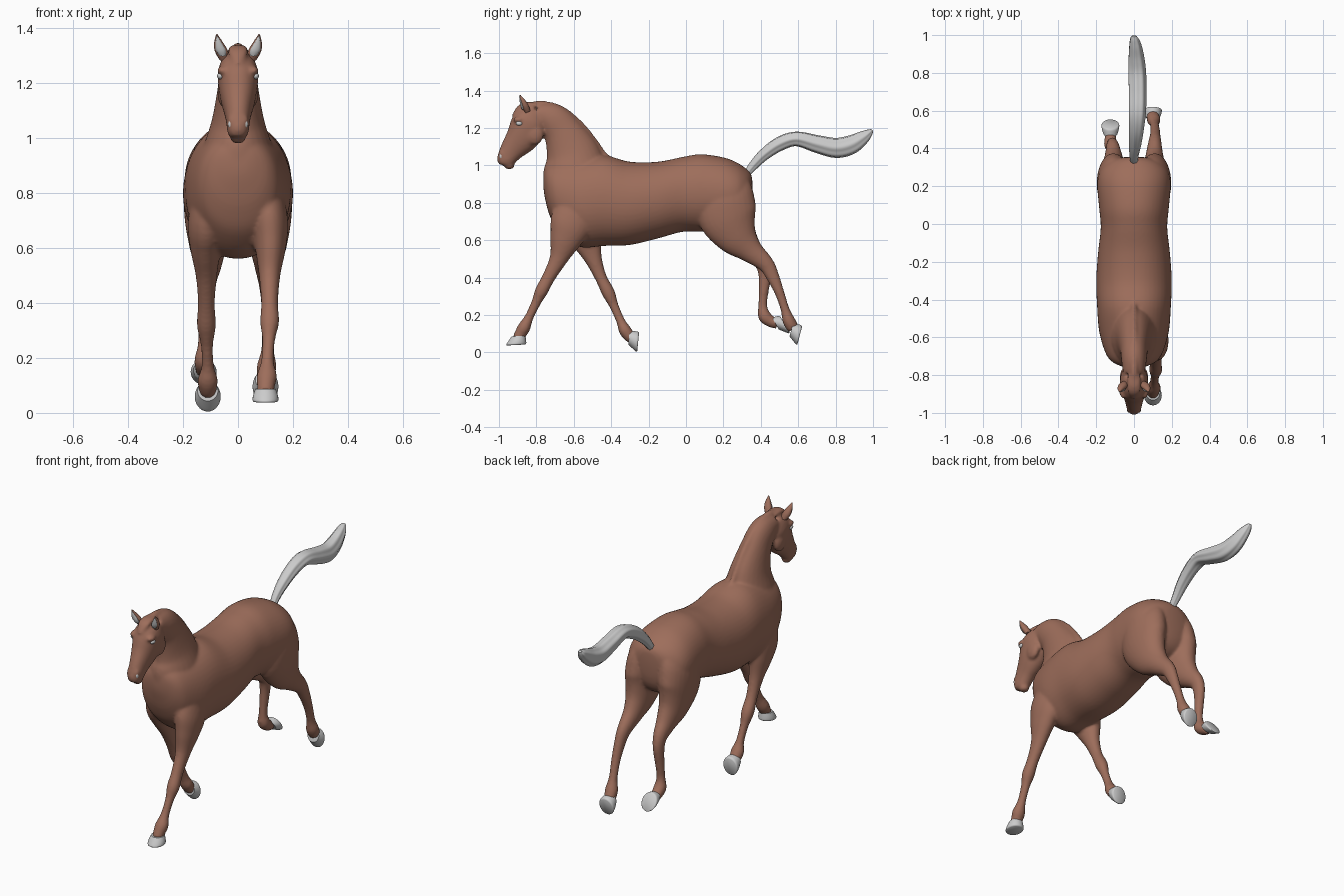
import bpy, bmesh, math
from mathutils import Vector

def material(name, col):
    m = bpy.data.materials.new(name)
    m.diffuse_color = col
    return m

COAT = material("coat", (0.34, 0.155, 0.105, 1))

def spline(pts, n):
    """Catmull-Rom through tuples of any length"""
    out = []
    for i in range(len(pts) - 1):
        a, b, c, d = (pts[max(i - 1, 0)], pts[i], pts[i + 1], pts[min(i + 2, len(pts) - 1)])
        for k in range(n):
            t = k / n
            out.append([0.5 * (2 * q + (r - p) * t + (2 * p - 5 * q + 4 * r - s) * t * t
                        + (3 * q - p - 3 * r + s) * t ** 3) for p, q, r, s in zip(a, b, c, d)])
    return out + [list(pts[-1])]

def loft(bm, pts, axis=None, power=2.0, seg=28, n=5, groove=0):
    """Tube through (x, y, z, half width, half depth); rings stand across the path or the axis"""
    p = spline(pts, n)
    rings = []
    for i, (x, y, z, rx, rd) in enumerate(p):
        a, b = p[max(i - 1, 0)], p[min(i + 1, len(p) - 1)]
        t = Vector((0, *axis)) if axis else Vector((0, b[1] - a[1], b[2] - a[2]))
        t.normalize()
        side = Vector((0, -t.z, t.y))
        ring = []
        for k in range(seg):
            ang = 2 * math.pi * k / seg
            c, s = math.cos(ang), math.sin(ang)
            g = 1 + groove * math.cos(7 * ang)
            c = g * math.copysign(abs(c) ** (2 / power), c)
            s = g * math.copysign(abs(s) ** (2 / power), s)
            ring.append(bm.verts.new(Vector((x + rx * c, y, z)) + side * (rd * s)))
        rings.append(ring)
    for r, q in zip(rings, rings[1:]):
        for k in range(seg):
            bm.faces.new((r[k], r[(k + 1) % seg], q[(k + 1) % seg], q[k]))
    bm.faces.new(rings[0])
    bm.faces.new(rings[-1])

def finish(name, bm, mat=None, angle=50):
    bmesh.ops.recalc_face_normals(bm, faces=bm.faces)
    me = bpy.data.meshes.new(name)
    bm.to_mesh(me)
    bm.free()
    for f in me.polygons:
        f.use_smooth = True
    me.set_sharp_from_angle(angle=math.radians(angle))
    ob = bpy.data.objects.new(name, me)
    bpy.context.collection.objects.link(ob)
    if mat:
        me.materials.append(mat)
    return ob

def part(name, pts, mat=None, **kw):
    bm = bmesh.new()
    loft(bm, pts, **kw)
    return finish(name, bm, mat)

def lump(bm, loc, size):
    r = bmesh.ops.create_uvsphere(bm, u_segments=16, v_segments=10, radius=1)
    for v in r["verts"]:
        v.co = Vector(loc) + Vector(v.co[i] * size[i] for i in range(3))

def ball(name, loc, size, mat=None):
    bm = bmesh.new()
    lump(bm, loc, size)
    return finish(name, bm, mat)

body = bmesh.new()

# torso: y, top, bottom, half width
torso = [(-.762, .92, .88, .015), (-.755, .97, .83, .06), (-.73, 1.0, .735, .115), (-.68, 1.02, .645, .152),
         (-.57, 1.04, .565, .184), (-.44, 1.055, .57, .195), (-.3, 1.02, .575, .2),
         (-.15, 1.02, .61, .19), (-.02, 1.045, .645, .176), (.08, 1.06, .645, .184),
         (.2, 1.043, .65, .194), (.27, 1.017, .67, .185), (.315, .988, .7, .155), (.34, .965, .74, .115),
         (.352, .94, .79, .065), (.356, .89, .85, .015)]
loft(body, [(0, y, (t + b) / 2, w, (t - b) / 2) for y, t, b, w in torso], axis=(1, 0), power=2.1, seg=48)

# neck, head, mane ridge and forelock
loft(body, [(0, -.575, .86, .15, .17), (0, -.59, .96, .128, .175), (0, -.607, 1.065, .095, .146),
            (0, -.66, 1.18, .074, .106), (0, -.72, 1.245, .067, .09), (0, -.80, 1.275, .055, .06)])
loft(body, [(0, -.795, 1.29, .05, .04), (0, -.815, 1.262, .066, .08), (0, -.835, 1.225, .074, .098),
            (0, -.872, 1.155, .066, .09), (0, -.925, 1.09, .049, .067), (0, -.952, 1.05, .042, .055),
            (0, -.968, 1.02, .038, .046), (0, -.975, 1.0, .026, .028)], power=2.2)
loft(body, [(0, -.85, 1.32, .024, .014), (0, -.77, 1.328, .02, .018), (0, -.67, 1.3, .017, .02),
            (0, -.57, 1.222, .017, .02), (0, -.49, 1.125, .016, .02), (0, -.43, 1.05, .014, .016),
            (0, -.36, 1.02, .01, .01)])
loft(body, [(0, -.8, 1.322, .034, .014), (0, -.85, 1.323, .036, .016), (0, -.89, 1.308, .034, .014),
            (0, -.92, 1.265, .016, .012)])

# front legs: right reaches forward, left pushes back
loft(body, [(.095, -.57, .85, .06, .1), (.112, -.61, .7, .07, .115), (.118, -.645, .6, .056, .085),
            (.115, -.682, .5, .039, .049), (.115, -.735, .4, .031, .035), (.115, -.772, .33, .035, .035),
            (.112, -.80, .27, .024, .026), (.107, -.838, .19, .023, .024), (.105, -.865, .135, .037, .034),
            (.102, -.885, .1, .033, .032), (.1, -.9, .07, .03, .03)])
loft(body, [(-.095, -.57, .85, .06, .1), (-.112, -.56, .7, .07, .11), (-.118, -.53, .6, .056, .082),
            (-.115, -.495, .5, .039, .047), (-.115, -.455, .4, .031, .032), (-.115, -.415, .32, .035, .035),
            (-.113, -.385, .25, .023, .025), (-.11, -.35, .17, .023, .024), (-.11, -.328, .122, .037, .033),
            (-.11, -.305, .09, .033, .032), (-.11, -.285, .075, .03, .03)])

# hind legs: shared buttock and thigh, then separate lower legs
def thigh(s):
    return [(s * .08, .2, .95, .06, .12), (s * .1, .21, .85, .09, .15), (s * .11, .222, .73, .086, .158),
            (s * .11, .272, .625, .07, .116), (s * .108, .345, .545, .05, .068)]
loft(body, thigh(1) + [(.11, .425, .475, .036, .045), (.112, .462, .41, .029, .036), (.112, .5, .32, .025, .026),
            (.108, .53, .23, .024, .024), (.104, .55, .17, .036, .034), (.1, .575, .125, .032, .032)])
loft(body, thigh(-1) + [(-.112, .405, .485, .036, .045), (-.116, .422, .42, .029, .036),
            (-.12, .415, .32, .025, .026), (-.122, .41, .25, .024, .024), (-.124, .42, .195, .035, .035),
            (-.125, .455, .165, .031, .031), (-.125, .49, .155, .029, .029)])

# brows, cheeks, nostril wings and lower lip
for s in (-1, 1):
    lump(body, (s * .055, -.895, 1.245), (.022, .03, .016))
    lump(body, (s * .05, -.81, 1.165), (.025, .05, .055))
    lump(body, (s * .022, -.985, 1.06), (.017, .016, .024))
lump(body, (0, -.945, .997), (.028, .028, .018))

horse = finish("body", body, COAT)
m = horse.modifiers.new("merge", 'REMESH')
m.mode = 'VOXEL'
m.voxel_size = 0.008
m.use_smooth_shade = True
m = horse.modifiers.new("soften", 'SMOOTH')
m.factor = 0.5
m.iterations = 8

# hooves: coronet centre, sole centre, direction the sole faces
hooves = {"front_right_hoof": (.1, (-.895, .088), (-.909, .04), (.05, -1)),
          "front_left_hoof": (-.11, (-.305, .08), (-.256, .055), (1, -.1)),
          "hind_right_hoof": (.1, (.563, .122), (.608, .09), (1, -.26)),
          "hind_left_hoof": (-.125, (.478, .155), (.53, .148), (.8, .45))}
for name, (x, a, b, ax) in hooves.items():
    mid = [(p + q) / 2 for p, q in zip(a, b)]
    low = [(p + 7 * q) / 8 for p, q in zip(a, b)]
    part(name, [(x, *a, .037, .037), (x, *mid, .045, .047), (x, *low, .047, .053), (x, *b, .042, .048)],
         axis=ax, n=3)

# tail, thin at the dock and streaming back in strands
part("tail", [(0, .325, .955, .018, .018), (0, .365, 1.005, .024, .025), (.005, .42, 1.06, .032, .031),
              (.012, .5, 1.115, .038, .037), (.017, .59, 1.142, .044, .038), (.018, .7, 1.115, .046, .046),
              (.016, .8, 1.094, .046, .052), (.012, .88, 1.11, .041, .05), (.007, .945, 1.148, .032, .036),
              (.002, .98, 1.175, .022, .02), (0, .996, 1.19, .01, .007)], seg=42, groove=.05)

# ears, eyes and nostrils
for s, side in ((1, "right"), (-1, "left")):
    part(side + "_ear", [(s * .05, -.845, 1.285, .018, .015), (s * .06, -.858, 1.315, .024, .018),
                         (s * .07, -.872, 1.345, .017, .013), (s * .077, -.888, 1.376, .003, .003)], COAT, seg=14)
    part(side + "_inner_ear", [(s * .056, -.868, 1.3, .012, .008), (s * .063, -.876, 1.32, .018, .009),
                               (s * .071, -.884, 1.347, .011, .006), (s * .076, -.89, 1.37, .002, .002)], seg=12)
    ball(side + "_eye", (s * .064, -.892, 1.225), (.012, .018, .012))
    ball(side + "_nostril", (s * .026, -.988, 1.05), (.01, .01, .016))
